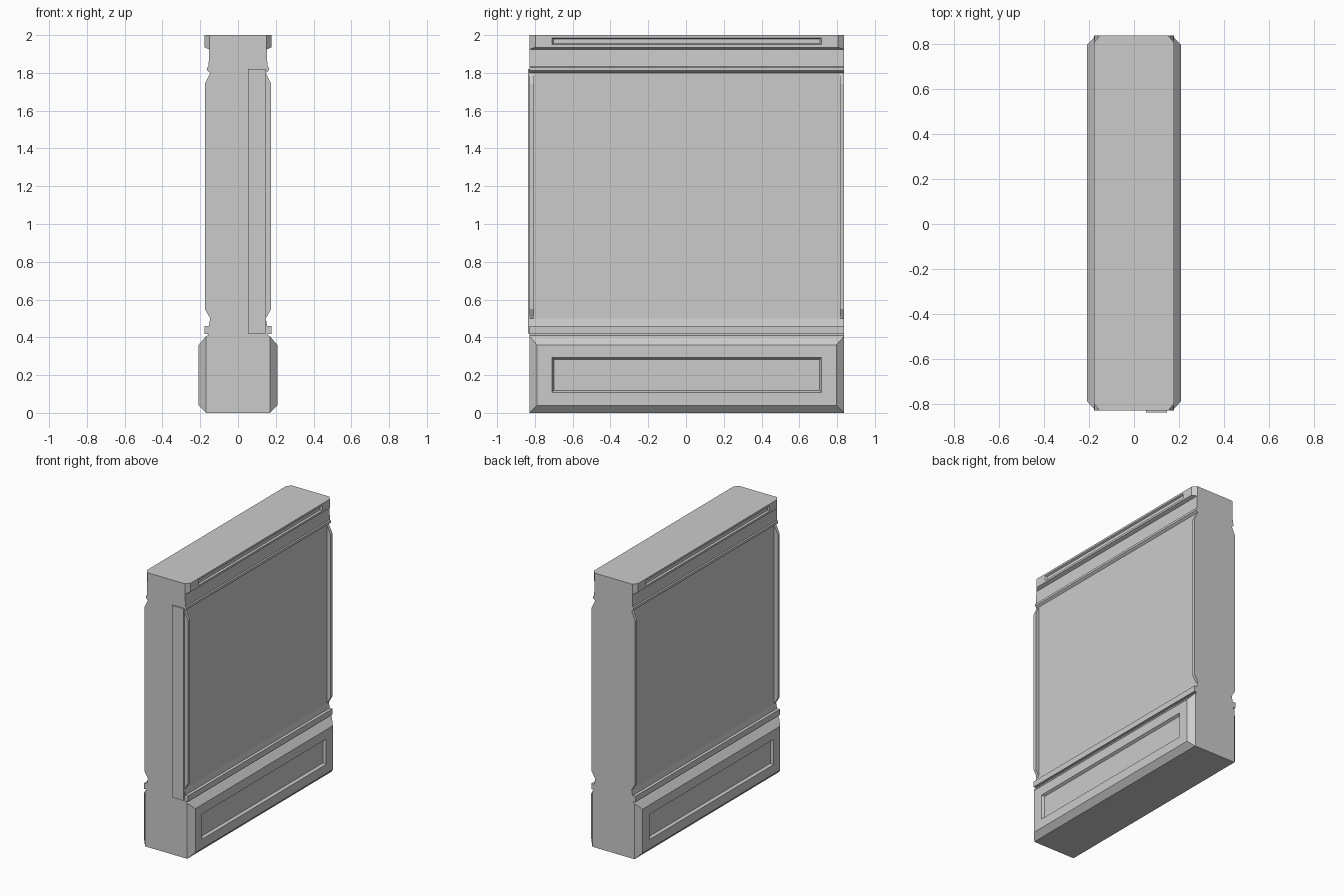
import bpy
import bmesh

if "Cube" in bpy.data.objects:
    bpy.data.objects.remove(bpy.data.objects["Cube"], do_unlink=True)

stone = bpy.data.materials.new("stone_grey")
stone.use_nodes = True
GREY = (0.6, 0.6, 0.6, 1)
stone.diffuse_color = GREY
stone.node_tree.nodes["Principled BSDF"].inputs["Base Color"].default_value = GREY

FRONT, BACK = -0.828, 0.836  # ends of the wall


def finish(name, bm):
    bmesh.ops.recalc_face_normals(bm, faces=bm.faces)
    mesh = bpy.data.meshes.new(name)
    bm.to_mesh(mesh)
    bm.free()
    mesh.materials.append(stone)
    obj = bpy.data.objects.new(name, mesh)
    bpy.context.collection.objects.link(obj)
    return obj


def loft(name, rings):
    """Skin closed rings of equal length and cap both ends."""
    bm = bmesh.new()
    loops = [[bm.verts.new(p) for p in ring] for ring in rings]
    for a, b in zip(loops, loops[1:]):
        for i in range(len(a)):
            j = (i + 1) % len(a)
            bm.faces.new((a[i], a[j], b[j], b[i]))
    bm.faces.new(loops[0])
    bm.faces.new(loops[-1])
    return finish(name, bm)


def extrude(name, profile, y0, y1):
    return loft(name, [[(x, y, z) for x, z in profile] for y in (y0, y1)])


def rect(side, x, y0, y1, z0, z1):
    return [(side * x, y0, z0), (side * x, y1, z0),
            (side * x, y1, z1), (side * x, y0, z1)]


# Wall core with plinth, ledge, frieze moulding and cap in one profile
half = [(0.17, 0), (0.17, 0.405), (0.16, 0.41), (0.16, 0.418), (0.177, 0.418),
        (0.177, 0.46), (0.155, 0.46), (0.147, 0.50), (0.147, 1.80),
        (0.163, 1.812), (0.163, 1.828), (0.156, 1.834), (0.152, 1.93),
        (0.152, 2)]
extrude("wall_core", half + [(-x, z) for x, z in reversed(half)], FRONT, BACK)

# Rails on the vertical edges, with sloped ends
rail = [(0.14, 0.50), (0.147, 0.50), (0.176, 0.55), (0.176, 1.74),
        (0.147, 1.80), (0.14, 1.80)]
for side, label in ((1, "left"), (-1, "right")):
    outline = [(side * x, z) for x, z in rail]
    extrude(label + "_front_rail", outline, FRONT, FRONT + 0.022)
    extrude(label + "_back_rail", outline, BACK - 0.022, BACK)

    # Plinth panel: bevelled border and sunken field
    loft(label + "_plinth_panel", [
        rect(side, 0.16, FRONT, BACK, 0, 0.405),
        rect(side, 0.17, FRONT, BACK, 0, 0.405),
        rect(side, 0.208, FRONT + 0.04, BACK - 0.04, 0.04, 0.36),
        rect(side, 0.208, -0.71, 0.718, 0.108, 0.292),
        rect(side, 0.19, -0.70, 0.708, 0.118, 0.282)])

    # Cap band: chamfered ends and a long slot
    loft(label + "_cap_band", [
        rect(side, 0.14, FRONT, BACK, 1.925, 2),
        rect(side, 0.152, FRONT, BACK, 1.925, 2),
        rect(side, 0.177, FRONT + 0.03, BACK - 0.03, 1.935, 2),
        rect(side, 0.177, -0.71, 0.718, 1.949, 1.986),
        rect(side, 0.165, -0.702, 0.71, 1.955, 1.98)])

# Thin cover strip on the front end
extrude("front_cover_strip",
        [(0.053, 0.42), (0.147, 0.42), (0.147, 1.82), (0.053, 1.82)],
        -0.837, FRONT + 0.002)
